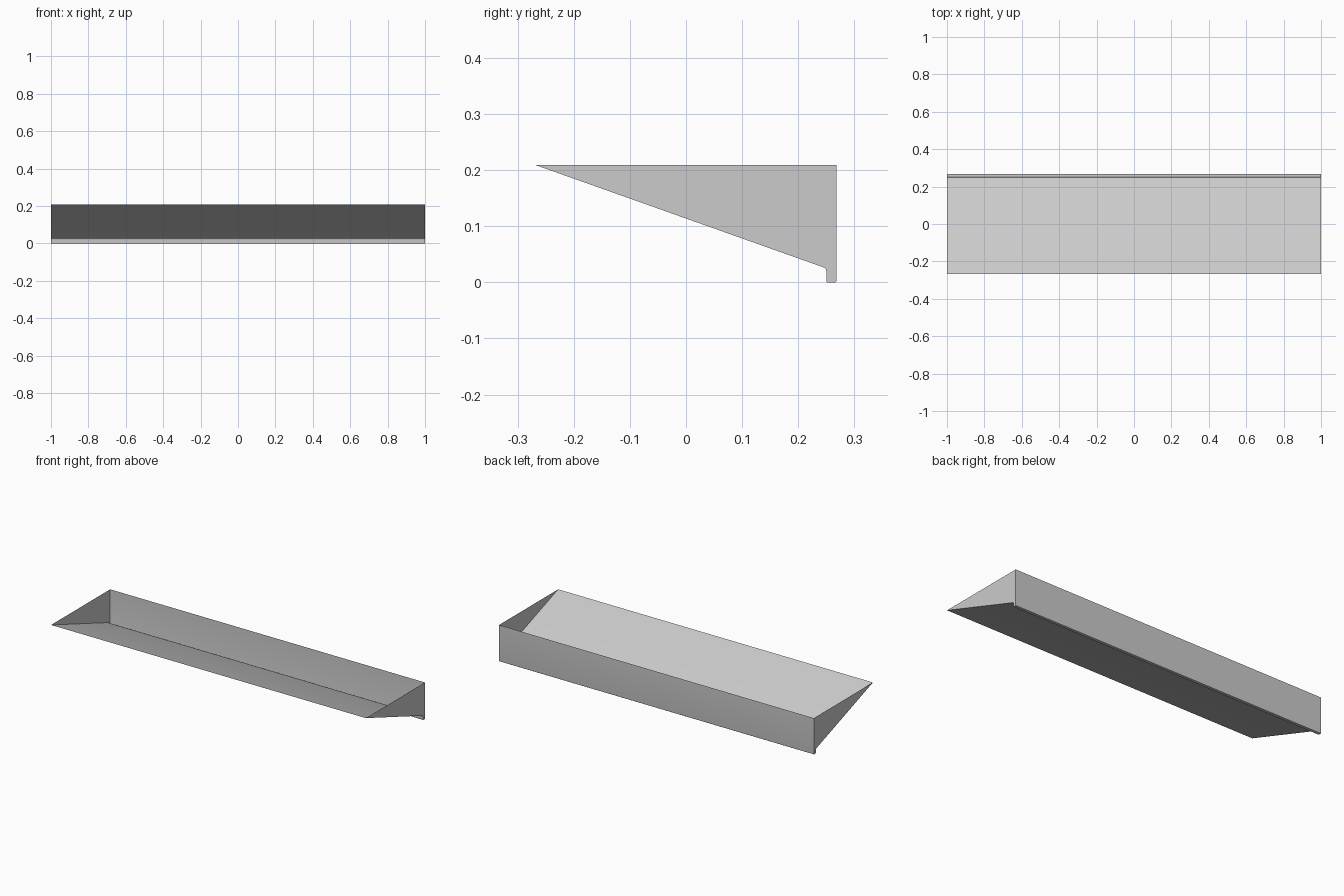
import bpy, bmesh, math

if "Cube" in bpy.data.objects:
    bpy.data.objects.remove(bpy.data.objects["Cube"])

HALF = 1.0


def fillet(a, corner, b, r, n=4):
    """Small rounded corner as a quadratic curve between two edges."""
    def toward(p):
        d = math.dist(p, corner)
        return [corner[i] + (p[i] - corner[i]) / d * r for i in (0, 1)]
    s, e = toward(a), toward(b)
    return [tuple((1 - t) ** 2 * s[i] + 2 * t * (1 - t) * corner[i] + t * t * e[i] for i in (0, 1))
            for t in (k / n for k in range(n + 1))]


# Side profile (y, z): front rim, sloped floor, drop lip, back wall
front, knee = (-0.268, 0.209), (0.25, 0.025)
lip_front, lip_back, back = (0.25, 0.0), (0.268, 0.0), (0.268, 0.209)
profile = [front]
profile += fillet(front, knee, lip_front, 0.005)
profile += fillet(knee, lip_front, lip_back, 0.003)
profile += fillet(lip_front, lip_back, back, 0.003)
profile.append(back)

# Open-topped thin trough: swept sheet plus two end panels
bm = bmesh.new()
left, right = ([bm.verts.new((x, y, z)) for y, z in profile] for x in (-HALF, HALF))
for i in range(len(profile) - 1):
    bm.faces.new((left[i], left[i + 1], right[i + 1], right[i]))
bm.faces.new(left[::-1])
bm.faces.new(right)
bmesh.ops.recalc_face_normals(bm, faces=bm.faces)

mesh = bpy.data.meshes.new("wedge_trough")
bm.to_mesh(mesh)
bm.free()
trough = bpy.data.objects.new("wedge_trough", mesh)
bpy.context.collection.objects.link(trough)
bpy.context.view_layer.objects.active = trough
trough.select_set(True)
bpy.ops.object.shade_smooth_by_angle(angle=math.radians(30))
